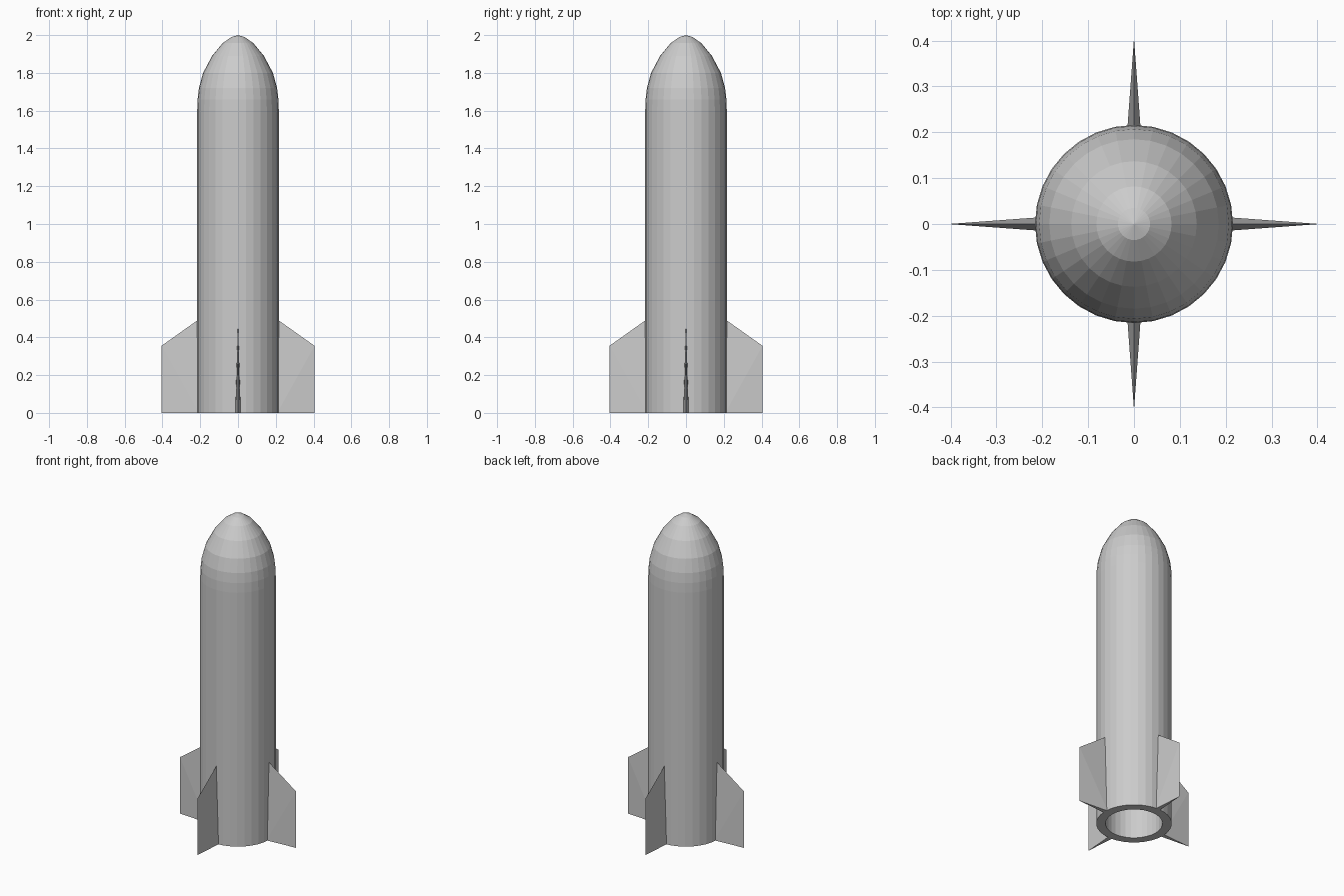
import bpy, bmesh, math

if "Cube" in bpy.data.objects:
    bpy.data.objects.remove(bpy.data.objects["Cube"])

SIDES = 32


def make_object(name, verts, faces):
    mesh = bpy.data.meshes.new(name)
    mesh.from_pydata(verts, [], faces)
    bm = bmesh.new()
    bm.from_mesh(mesh)
    bmesh.ops.remove_doubles(bm, verts=bm.verts, dist=1e-5)
    bmesh.ops.dissolve_degenerate(bm, edges=bm.edges, dist=1e-6)
    bmesh.ops.recalc_face_normals(bm, faces=bm.faces)
    bm.to_mesh(mesh)
    bm.free()
    obj = bpy.data.objects.new(name, mesh)
    bpy.context.collection.objects.link(obj)
    return obj


def lathe(name, profile):
    n = len(profile)
    verts = [(r * math.cos(2 * math.pi * s / SIDES), r * math.sin(2 * math.pi * s / SIDES), z)
             for s in range(SIDES) for r, z in profile]
    faces = [(s * n + i, (s + 1) % SIDES * n + i, (s + 1) % SIDES * n + i + 1, s * n + i + 1)
             for s in range(SIDES) for i in range(n - 1)]
    return make_object(name, verts, faces)


# Rounded body with an open bore, lathed from the nose tip down and back up inside
lathe("rocket_body", [
    (0, 2.0), (0.035, 1.99), (0.082, 1.957), (0.137, 1.89), (0.185, 1.80),
    (0.207, 1.72), (0.214, 1.66), (0.216, 1.60), (0.216, 0),
    (0.163, 0), (0.163, 1.60), (0, 1.60)])

# Four wedge fins, thick at the lower root and knife-edged at the tip and top
root, tip, half = 0.208, 0.405, 0.0145
fin_verts = [(root, -half, 0), (root, half, 0), (root, 0, 0.495),
             (tip, 0, 0.355), (tip, 0, 0)]
fin_faces = [(0, 1, 2), (0, 2, 3), (0, 3, 4), (1, 3, 2), (1, 4, 3), (0, 4, 1)]
for i, side in enumerate(("right", "back", "left", "front")):
    fin = make_object(side + "_fin", fin_verts, fin_faces)
    fin.rotation_euler.z = i * math.pi / 2
